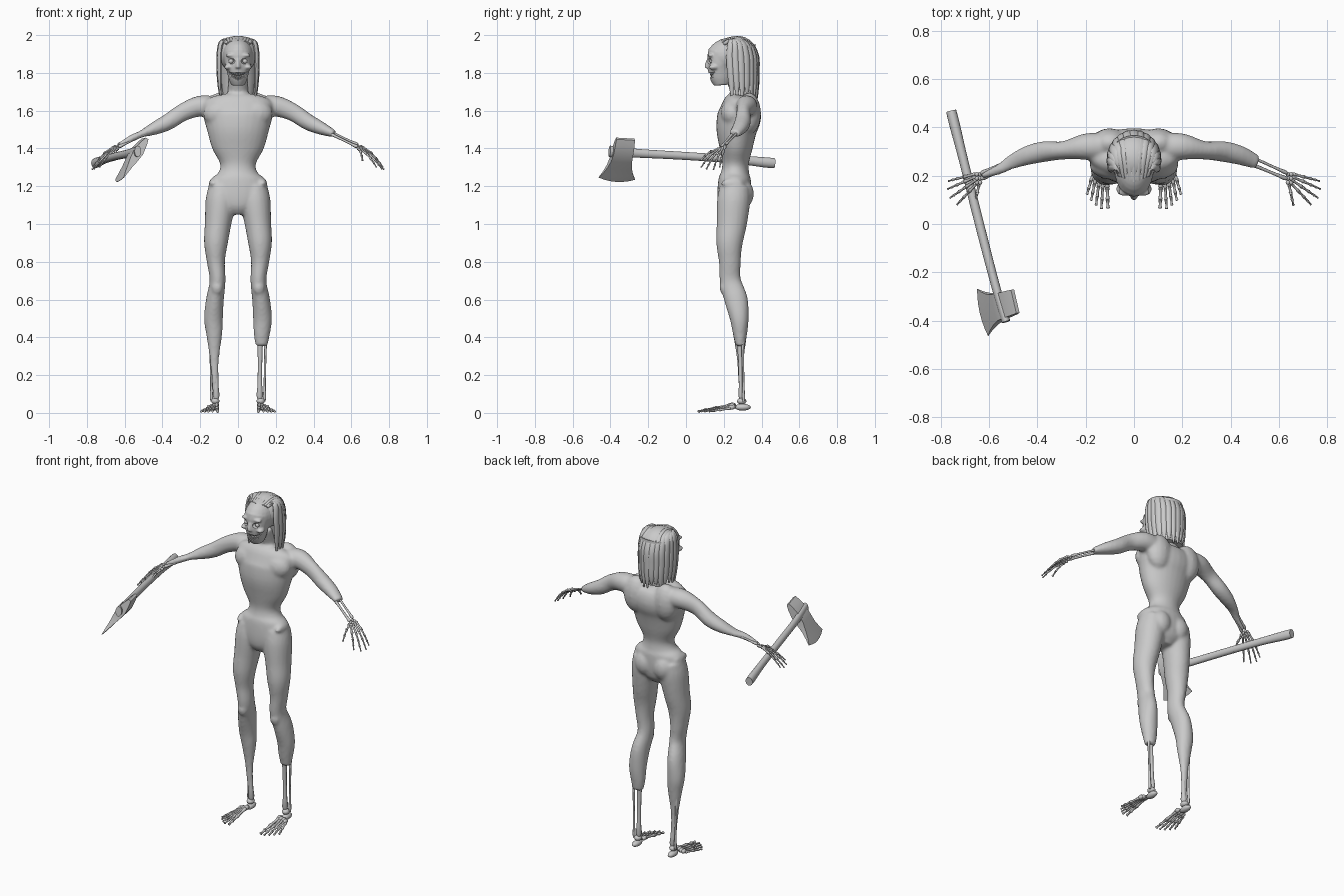
import bpy, bmesh, math, random
from mathutils import Vector as V, Matrix

random.seed(4)
grey = bpy.data.materials.new("plain grey")
grey.diffuse_color = (0.59, 0.59, 0.59, 1)
X, Y, Z = V((1, 0, 0)), V((0, 1, 0)), V((0, 0, 1))


def spline(pts, sub):
    """Catmull-Rom interpolation of tuples of any length."""
    out = []
    for i in range(len(pts) - 1):
        a, b, c, d = pts[max(i - 1, 0)], pts[i], pts[i + 1], pts[min(i + 2, len(pts) - 1)]
        for k in range(sub):
            t = k / sub
            out.append([0.5 * (2 * q + (r - p) * t + (2 * p - 5 * q + 4 * r - s) * t * t
                               + (3 * q - p - 3 * r + s) * t ** 3) for p, q, r, s in zip(a, b, c, d)])
    return out + [list(pts[-1])]


def loft(bm, pts, ref, n=20, sub=4):
    """Closed tube through (x, y, z, a, b) rings; a is the radius along ref."""
    pts = spline(pts, sub) if sub > 1 else pts
    c = [V(p[:3]) for p in pts]
    rings = []
    for i, p in enumerate(pts):
        t = (c[min(i + 1, len(c) - 1)] - c[max(i - 1, 0)]).normalized()
        u = (ref - t * ref.dot(t)).normalized()
        w = t.cross(u)
        rings.append([bm.verts.new(c[i] + u * p[3] * math.cos(k * math.tau / n)
                                   + w * p[4] * math.sin(k * math.tau / n)) for k in range(n)])
    for r, s in zip(rings, rings[1:]):
        for k in range(n):
            bm.faces.new((r[k], r[(k + 1) % n], s[(k + 1) % n], s[k]))
    bm.faces.new(rings[0][::-1])
    bm.faces.new(rings[-1])


def ball(bm, c, r, seg=16):
    bmesh.ops.create_uvsphere(bm, u_segments=seg, v_segments=seg // 2 + 2, radius=1,
                              matrix=Matrix.Translation(c) @ Matrix.Diagonal((*r, 1)))


def bone(bm, p, q, r):
    p, q = V(p), V(q)
    ref = X if abs((q - p).normalized().x) < 0.7 else Y
    prof = ((0, .7), (.06, 1.15), (.2, .85), (.5, .7), (.8, .8), (.94, 1.1), (1, .7))
    loft(bm, [(*p.lerp(q, t), r * k, r * k) for t, k in prof], ref, 8, 1)


def finish(name, bm, voxel=0, smooth=4, angle=40):
    bmesh.ops.recalc_face_normals(bm, faces=bm.faces)
    me = bpy.data.meshes.new(name)
    bm.to_mesh(me)
    bm.free()
    me.materials.append(grey)
    ob = bpy.data.objects.new(name, me)
    bpy.context.collection.objects.link(ob)
    if voxel:
        m = ob.modifiers.new("fuse", 'REMESH')
        m.mode, m.voxel_size, m.use_smooth_shade = 'VOXEL', voxel, True
        m = ob.modifiers.new("soften", 'SMOOTH')
        m.iterations, m.factor = smooth, 0.5
    bpy.ops.object.select_all(action='DESELECT')
    ob.select_set(True)
    bpy.context.view_layer.objects.active = ob
    bpy.ops.object.shade_smooth_by_angle(angle=math.radians(angle))
    return ob


# Body: torso, neck, arms and legs fused into one skin
bm = bmesh.new()
torso = [(1.68, .29, .10, .045), (1.65, .283, .18, .085), (1.58, .283, .185, .115), (1.5, .268, .165, .108),
         (1.4, .265, .137, .087), (1.32, .262, .095, .07), (1.27, .26, .105, .075), (1.235, .258, .145, .086),
         (1.15, .255, .162, .09), (1.09, .25, .12, .08), (1.05, .25, .05, .05)]
loft(bm, [(0, y, z, a, b) for z, y, a, b in torso], X, 28)
loft(bm, [(0, .30, 1.62, .07, .06), (0, .285, 1.70, .055, .05), (0, .25, 1.80, .05, .05)], X)
for s in (1, -1):
    arm = [(.12, .318, 1.615, .06, .06), (.2, .32, 1.624, .055, .056), (.29, .305, 1.592, .038, .047),
           (.37, .3, 1.54, .043, .043), (.44, .284, 1.507, .04, .035), (.51, .255, 1.477, .03, .019)]
    leg = [(.085, .26, 1.2, .07, .08), (.092, .252, 1.12, .08, .088), (.106, .242, 1.0, .07, .08),
           (.117, .23, .9, .063, .07), (.117, .232, .8, .048, .058), (.108, .235, .7, .042, .056),
           (.122, .265, .6, .047, .062), (.13, .282, .5, .05, .05), (.126, .286, .42, .043, .038)]
    if s > 0:
        leg += [(.125, .288, .355, .032, .025)]
    else:
        arm += [(.56, .225, 1.455, .021, .019), (.63, .2, 1.418, .013, .012)]
        leg += [(.125, .288, .3, .026, .02), (.123, .29, .2, .019, .015), (.12, .295, .1, .014, .012)]
    loft(bm, [(s * x, y, z, a, b) for x, y, z, a, b in arm], Y)
    loft(bm, [(s * x, y, z, a, b) for x, y, z, a, b in leg], X)
    ball(bm, (s * .062, .294, 1.16), (.066, .066, .08))        # buttock
    ball(bm, (s * .09, .245, 1.585), (.095, .062, .075))       # flat chest
    ball(bm, (s * .1, .335, 1.585), (.08, .062, .11))          # shoulder blade
    ball(bm, (s * .11, .2, .665), (.03, .022, .04))            # kneecap
    ball(bm, (s * .13, .245, 1.215), (.024, .06, .028))        # hip bone
    ball(bm, (s * .02, .205, 1.28), (.014, .016, .028))        # belly fold
finish("body", bm, .009, 5)

# Head: skull, jaw, nose and cheekbones fused, with sockets and mouth cut out
bm = bmesh.new()
ball(bm, (0, .235, 1.89), (.083, .122, .095), 24)
loft(bm, [(0, .2, 1.9, .075, .085), (0, .185, 1.85, .07, .072), (0, .185, 1.81, .06, .068),
          (0, .187, 1.77, .05, .06), (0, .19, 1.735, .036, .042)], X)
loft(bm, [(0, .118, 1.87, .008, .01), (0, .11, 1.845, .01, .01), (0, .109, 1.825, .015, .011)], X, 12)
for s in (1, -1):
    ball(bm, (s * .055, .145, 1.83), (.018, .026, .014))
    ball(bm, (s * .036, .132, 1.893), (.03, .017, .011))
head = finish("head", bm, .006, 4)
bm = bmesh.new()
for s in (1, -1):
    ball(bm, (s * .037, .118, 1.862), (.021, .024, .016))
loft(bm, [(s * .05, .125, 1.783 + .022 * s * s, .03, .018 * (1.15 - abs(s)))
          for s in (-1, -.5, 0, .5, 1)], Y, 12, 2)
cutter = finish("face_cutter", bm)
cutter.hide_render = True
cutter.hide_set(True)
m = head.modifiers.new("sockets", 'BOOLEAN')
m.operation, m.object = 'DIFFERENCE', cutter

# Eyes and two curved rows of teeth
bm = bmesh.new()
for s in (1, -1):
    ball(bm, (s * .037, .138, 1.862), (.013, .013, .013))
finish("eyes", bm)
bm = bmesh.new()
for i in range(-4, 5):
    x = i * .009
    y, lift = .133 + 9 * x * x, 9 * x * x
    for z, h in ((1.793, .01), (1.772, .009)):
        ball(bm, (x, y, z + lift), (.0043, .005, h), 8)
finish("teeth", bm)

# Hair: a cap, a back mass and locks swept back from the hairline
bm = bmesh.new()
ball(bm, (0, .27, 1.898), (.1, .107, .098), 24)
loft(bm, [(0, .285, 1.93, .095, .085), (0, .305, 1.85, .095, .07), (0, .318, 1.76, .09, .056),
          (0, .325, 1.675, .078, .045)], X, 24)
finish("hair_mass", bm)
bm = bmesh.new()
for i in range(15):
    a = math.radians(-16 + 212 * i / 14)
    cx, cy = math.cos(a), math.sin(a)
    end = 1.665 + random.uniform(-.01, .03)
    w = random.uniform(.018, .024)
    path = [(.06 * cx, .175 + .025 * abs(cx), 1.968 - .015 * cx * cx, .008, .006),
            (.075 * cx, .245 + .03 * cy, 1.986 - .016 * cx * cx, w * .8, .01),
            (.094 * cx, .26 + .082 * cy, 1.952, w, .012), (.102 * cx, .262 + .113 * cy, 1.89, w, .012),
            (.103 * cx, .266 + .113 * cy, 1.81, w, .011), (.1 * cx, .27 + .109 * cy, 1.74, w * .8, .009),
            (.096 * cx, .272 + .104 * cy, end, .005, .004)]
    loft(bm, path, V((-cy, cx, 0)), 8, 4)
finish("hair_locks", bm, angle=60)

# Hands: forearm bones, wrist pebbles and jointed fingers
tips = [(.66, .078, 1.335), (.733, .08, 1.30), (.762, .108, 1.29), (.772, .145, 1.288), (.768, .178, 1.30)]
for s, side in ((1, "left"), (-1, "right")):
    P = lambda x, y, z: V((s * x, y, z))
    bm = bmesh.new()
    bone(bm, P(.48, .25, 1.482), P(.632, .187, 1.408), .009)
    bone(bm, P(.47, .285, 1.497), P(.635, .21, 1.42), .008)
    for k in range(6):
        ball(bm, P(.637 + .014 * (k % 2), .172 + .017 * (k // 2), 1.398 + .006 * (k // 2)), (.009, .01, .008), 8)
    for k, tip in enumerate(tips):
        a, b = P(.642 + .004 * k, .163 + .011 * k, 1.393 + .004 * k), P(*tip)
        joints = [0, .42, .68, .86, 1] if k else [0, .4, .75, 1]
        pts = [a.lerp(b, t) + Z * .014 * math.sin(math.pi * t) for t in joints]
        for j, (p, q) in enumerate(zip(pts, pts[1:])):
            bone(bm, p, q, .0075 - .001 * j)
    finish(side + "_hand_bones", bm, angle=60)

    # Shin bones and feet
    bm = bmesh.new()
    bone(bm, P(.118, .283, .42), P(.115, .295, .07), .016)
    bone(bm, P(.146, .3, .4), P(.14, .305, .06), .008)
    ball(bm, P(.12, .295, .062), (.022, .025, .017), 12)
    ball(bm, P(.122, .3, .03), (.021, .043, .018), 12)
    for k in range(4):
        ball(bm, P(.112 + .014 * k, .245 - .004 * (k % 2), .042 - .004 * k), (.012, .02, .013), 8)
    for k in range(5):
        a = P(.113 + .012 * k, .235, .04 - .004 * k)
        b = P((.108, .135, .157, .178, .195)[k], (.065, .062, .077, .097, .122)[k], .008)
        pts = [a.lerp(b, t) for t in (0, .5, .78, 1)]
        for j, (p, q) in enumerate(zip(pts, pts[1:])):
            bone(bm, p, q, (.010 if k == 0 else .008) - .001 * j)
    finish(side + "_foot_bones", bm, angle=60)

# Axe handle
bm = bmesh.new()
loft(bm, [(-.757, .468, 1.322, .021, .026), (-.745, .42, 1.326, .022, .027), (-.705, .26, 1.342, .019, .022),
          (-.64, 0, 1.36, .019, .021), (-.575, -.25, 1.374, .018, .023), (-.53, -.405, 1.385, .018, .03)], X, 16)
finish("axe_handle", bm)

# Axe head: rows from the slim poll over the thick eye to the flared edge
bm = bmesh.new()
u = V((.225, -.97, .06)).normalized()
top, edge = V((-.492, -.32, 1.45)), V((-.632, -.368, 1.232))
n = u.cross(edge - top).normalized()
rows = []
for t, w, h in ((0, .1, .008), (.12, .104, .018), (.32, .106, .027), (.5, .112, .022),
                (.68, .132, .013), (.84, .165, .007), (.96, .2, .001)):
    c, line = top.lerp(edge, t), []
    for k in range(7):
        f = k / 3 - 1
        bulge = (edge - top) * .09 * (1 - f * f) * t ** 3
        line.append(c + u * f * w / 2 + bulge)
    rows.append([bm.verts.new(p + n * h) for p in line] + [bm.verts.new(p - n * h) for p in line[::-1]])
for r, q in zip(rows, rows[1:]):
    for k in range(14):
        bm.faces.new((r[k], r[(k + 1) % 14], q[(k + 1) % 14], q[k]))
bm.faces.new(rows[0])
bm.faces.new(rows[-1])
finish("axe_head", bm, angle=35)
